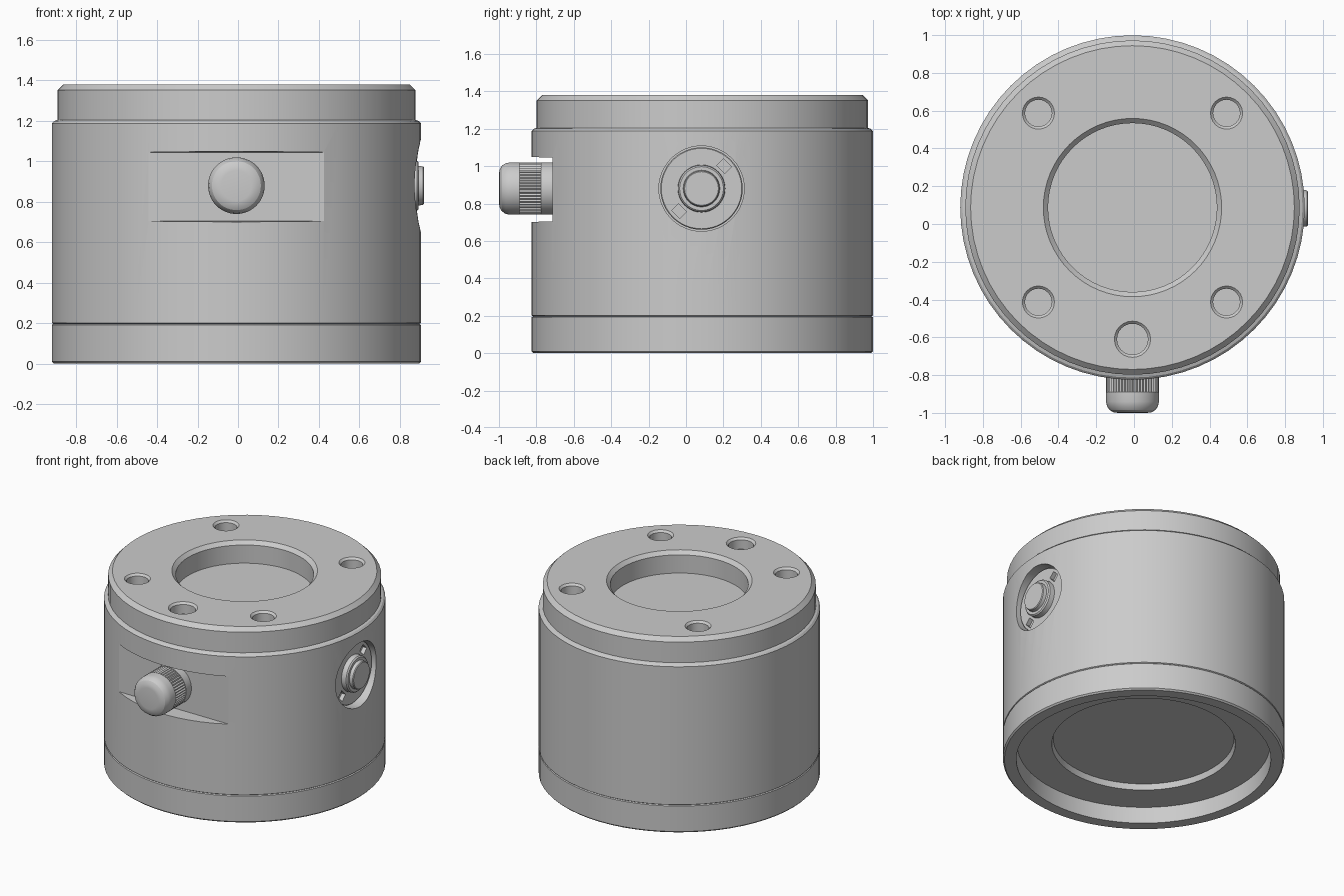
import bpy, bmesh, math
from mathutils import Matrix, Vector

if "Cube" in bpy.data.objects:
    bpy.data.objects.remove(bpy.data.objects["Cube"])

CX, CY = -0.008, 0.087      # main axis
ZC = 0.88                   # height of knob and dial
R = 0.912
TO_FRONT = Matrix.Rotation(math.radians(90), 4, 'X')   # local z -> -y
TO_RIGHT = Matrix.Rotation(math.radians(90), 4, 'Y')   # local z -> +x


def finish(name, bm, matrix):
    bmesh.ops.transform(bm, matrix=matrix, verts=bm.verts)
    bmesh.ops.recalc_face_normals(bm, faces=bm.faces)
    mesh = bpy.data.meshes.new(name)
    bm.to_mesh(mesh)
    bm.free()
    ob = bpy.data.objects.new(name, mesh)
    bpy.context.collection.objects.link(ob)
    return ob


def lathe(name, profile, segs, loc, rot=Matrix()):
    """Revolve (radius, height) points that start and end on the axis."""
    bm = bmesh.new()
    vs = [bm.verts.new((r, 0, h)) for r, h in profile]
    es = [bm.edges.new(p) for p in zip(vs, vs[1:])]
    bmesh.ops.spin(bm, geom=vs + es, axis=(0, 0, 1), cent=(0, 0, 0),
                   angle=2 * math.pi, steps=segs, use_merge=False)
    bmesh.ops.remove_doubles(bm, verts=bm.verts, dist=1e-5)
    return finish(name, bm, Matrix.Translation(loc) @ rot)


def box(name, size, matrix):
    bm = bmesh.new()
    bmesh.ops.create_cube(bm, size=1)
    bmesh.ops.scale(bm, vec=size, verts=bm.verts)
    return finish(name, bm, matrix)


def activate(ob):
    bpy.ops.object.select_all(action='DESELECT')
    ob.select_set(True)
    bpy.context.view_layer.objects.active = ob


def cut(ob, cutters):
    activate(ob)
    for c in cutters:
        m = ob.modifiers.new("cut", 'BOOLEAN')
        m.operation, m.solver, m.object = 'DIFFERENCE', 'EXACT', c
        bpy.ops.object.modifier_apply(modifier=m.name)
        bpy.data.objects.remove(c)


def smooth(ob):
    activate(ob)
    bpy.ops.object.shade_smooth_by_angle(angle=math.radians(25))


# housing: stepped drum with underside recess and top well
body = lathe("housing", [
    (0, 0.155), (0.585, 0.155), (0.595, 0.115), (0.82, 0.115), (0.825, 0.0),
    (R - 0.01, 0), (R, 0.01), (R, 0.192), (R - 0.007, 0.197), (R, 0.202),
    (R, 1.188), (R - 0.012, 1.2), (0.885, 1.205), (0.885, 1.352),
    (0.857, 1.38), (0.472, 1.38), (0.447, 1.355), (0.447, 1.225),
    (0, 1.225)], 64, (CX, CY, 0))

# bolt holes in the top face
cutters = []
spots = [(sx * 0.498, sy * 0.5, 0.085) for sx in (-1, 1) for sy in (-1, 1)]
spots.append((0, -0.697, 0.096))
for x, y, r in spots:
    cutters.append(lathe("hole_cutter", [
        (0, 1.3), (r - 0.014, 1.3), (r - 0.014, 1.366), (r, 1.38),
        (r, 1.45), (0, 1.45)], 24, (CX + x, CY + y, 0)))

# flat notch behind the knob, walls flaring outwards
slot = box("slot_cutter", (1.2, 0.3, 0.36),
           Matrix.Translation((CX, -0.865, 0.875)))
for v in slot.data.vertices:
    if v.co.y > -0.8:
        v.co.z = 0.875 + math.copysign(0.17, v.co.z - 0.875)
cutters.append(slot)

# round pocket for the dial
cutters.append(lathe("pocket_cutter", [(0, 0.8), (0.228, 0.8), (0.228, 1.0), (0, 1.0)],
                     48, (CX, 0.083, ZC), TO_RIGHT))
cut(body, cutters)
smooth(body)

# knob: domed cap, knurled band and collar
knob = lathe("knob_cap", [
    (0, -0.01), (0.133, -0.01), (0.133, 0.175), (0.14, 0.175), (0.14, 0.225),
    (0.135, 0.25), (0.121, 0.27), (0.1, 0.282), (0.075, 0.285), (0, 0.285)],
    48, (CX, -0.715, ZC), TO_FRONT)
smooth(knob)
collar = lathe("knob_collar", [(0, -0.01), (0.14, -0.01), (0.14, 0.06), (0, 0.06)],
               48, (CX, -0.715, ZC), TO_FRONT)
smooth(collar)
knurl = lathe("knob_knurling", [(0, 0.06), (0.14, 0.06), (0.14, 0.175), (0, 0.175)],
              96, (0, 0, 0))
for v in knurl.data.vertices:
    a = math.atan2(v.co.y, v.co.x) / (2 * math.pi) * 96
    if v.co.xy.length > 0.1 and round(a) % 2:
        v.co.xy *= 0.95
knurl.data.transform(Matrix.Translation((CX, -0.715, ZC)) @ TO_FRONT)

# dial: sunken disc with centre boss and two spanner notches
dial = lathe("dial", [
    (0, 0.79), (0.22, 0.79), (0.22, 0.852), (0.215, 0.857), (0.127, 0.857),
    (0.125, 0.892), (0.117, 0.9), (0.098, 0.9), (0.095, 0.923), (0.09, 0.928),
    (0, 0.928)], 48, (CX, 0.083, ZC), TO_RIGHT)
notches = []
for s in (-1, 1):
    d = Vector((0, s, s)).normalized() * 0.17
    notches.append(box("notch_cutter", (0.06, 0.052, 0.06),
                       Matrix.Translation(Vector((CX + 0.857, 0.083, ZC)) + d)
                       @ Matrix.Rotation(math.radians(45), 4, 'X')))
cut(dial, notches)
smooth(dial)
